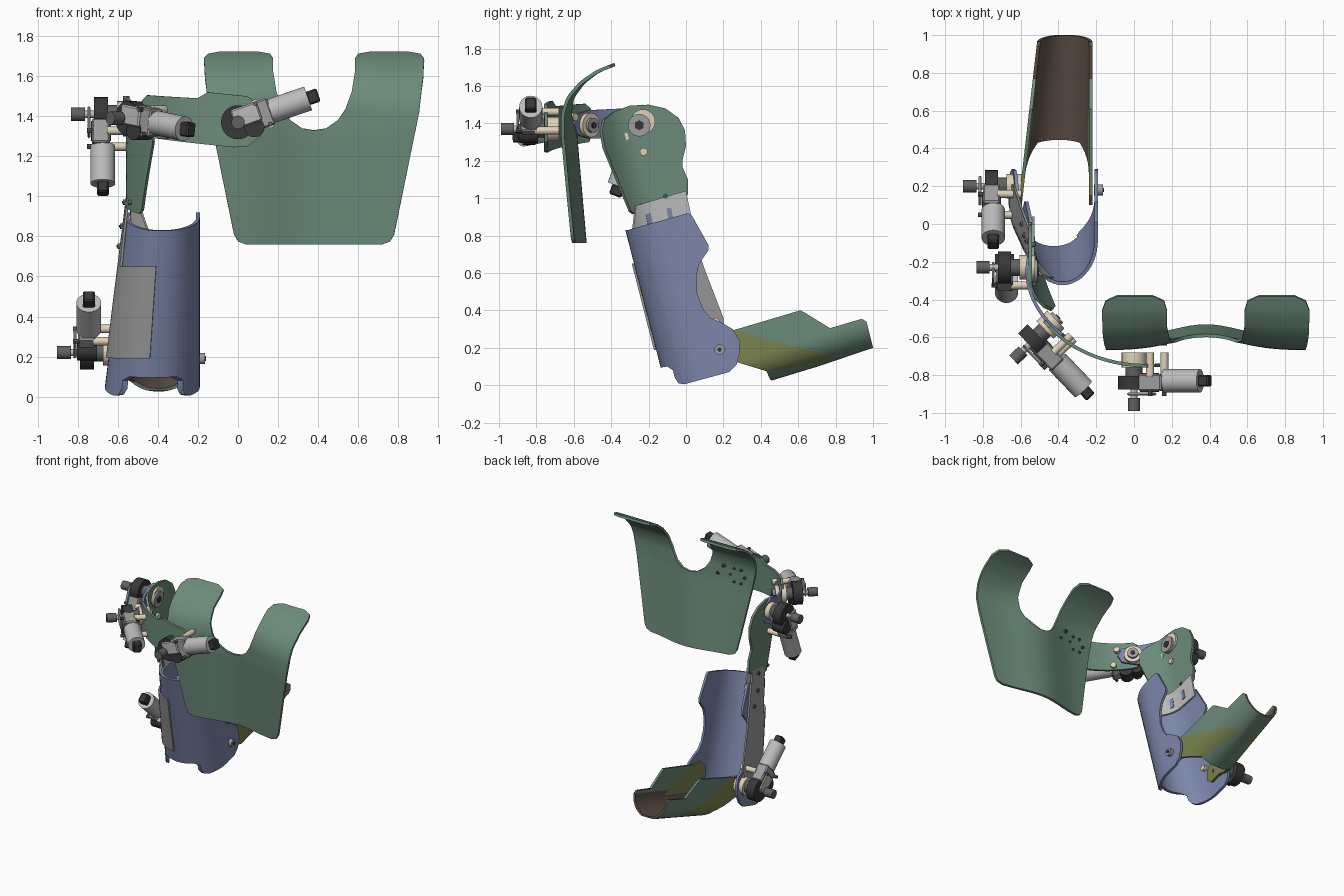
import bpy, bmesh, math
from mathutils import Vector, Matrix

if "Cube" in bpy.data.objects:
    bpy.data.objects.remove(bpy.data.objects["Cube"])


def material(name, r, g, b):
    m = bpy.data.materials.new(name)
    m.use_nodes = True
    m.diffuse_color = (r, g, b, 1)
    m.node_tree.nodes["Principled BSDF"].inputs["Base Color"].default_value = (r, g, b, 1)
    return m


GREEN = material("sage green", .15, .26, .19)
BLUE = material("slate blue", .20, .24, .40)
OLIVE = material("olive", .20, .23, .08)
BROWN = material("brown lining", .12, .085, .065)
STEEL = material("plate grey", .34, .34, .34)
LIGHT = material("light grey", .50, .50, .50)
DARK = material("charcoal", .04, .04, .042)
MID = material("mid grey", .12, .12, .125)
CREAM = material("cream", .74, .64, .48)


def add(name, bm, mat):
    bmesh.ops.recalc_face_normals(bm, faces=bm.faces[:])
    me = bpy.data.meshes.new(name)
    bm.to_mesh(me)
    bm.free()
    me.materials.append(mat)
    ob = bpy.data.objects.new(name, me)
    bpy.context.collection.objects.link(ob)
    return ob


def bake(ob):
    """Apply the modifiers of an object."""
    dg = bpy.context.evaluated_depsgraph_get()
    me = bpy.data.meshes.new_from_object(ob.evaluated_get(dg))
    ob.modifiers.clear()
    ob.data = me


def smooth(ob, angle=35):
    bpy.ops.object.select_all(action='DESELECT')
    ob.select_set(True)
    bpy.context.view_layer.objects.active = ob
    bpy.ops.object.shade_smooth_by_angle(angle=math.radians(angle))
    return ob


def thicken(ob, t):
    s = ob.modifiers.new("thickness", 'SOLIDIFY')
    s.thickness, s.offset = t, 0


def sheet(name, outline, mat, fn, steps, t=.018):
    """Cut a flat outline into a grid, bend it with fn(u, v), thicken it."""
    bm = bmesh.new()
    bm.faces.new([bm.verts.new((u, v, 0)) for u, v in outline])
    for axis in (0, 1):
        vals = [p[axis] for p in outline]
        lo, hi = min(vals), max(vals)
        n = steps[axis]
        for i in range(1, n):
            no = Vector((0, 0, 0))
            no[axis] = 1
            bmesh.ops.bisect_plane(bm, geom=bm.verts[:] + bm.edges[:] + bm.faces[:],
                                   plane_co=no * (lo + (hi - lo) * i / n), plane_no=no)
    for v in bm.verts:
        v.co = fn(v.co.x, v.co.y)
    ob = add(name, bm, mat)
    thicken(ob, t)
    bake(ob)
    return smooth(ob)


def shell(name, ring_a, ring_b, outline, mat, t=.018):
    """Loft a trough between two rings and trim it to a side outline."""
    bm = bmesh.new()
    rows = [[bm.verts.new(p) for p in r] for r in (ring_a, ring_b)]
    for i in range(len(ring_a) - 1):
        bm.faces.new((rows[0][i], rows[0][i + 1], rows[1][i + 1], rows[1][i]))
    ob = add(name, bm, mat)
    thicken(ob, t)
    bm = bmesh.new()
    f = bm.faces.new([bm.verts.new((-1.5, y, z)) for y, z in outline])
    ext = bmesh.ops.extrude_face_region(bm, geom=[f])["geom"]
    bmesh.ops.translate(bm, vec=(2, 0, 0), verts=[v for v in ext if isinstance(v, bmesh.types.BMVert)])
    cutter = add("trim_cutter", bm, mat)
    cutter.hide_render = True
    b = ob.modifiers.new("trim", 'BOOLEAN')
    b.operation, b.object, b.solver = 'INTERSECT', cutter, 'EXACT'
    bake(ob)
    bpy.data.objects.remove(cutter)
    return smooth(ob)


def cyl(name, p0, p1, r, mat, seg=28):
    p0, p1 = Vector(p0), Vector(p1)
    d = p1 - p0
    bm = bmesh.new()
    mtx = Matrix.Translation((p0 + p1) / 2) @ d.to_track_quat('Z', 'Y').to_matrix().to_4x4()
    bmesh.ops.create_cone(bm, cap_ends=True, segments=seg, radius1=r, radius2=r, depth=d.length, matrix=mtx)
    return smooth(add(name, bm, mat))


def box(name, c, axes, size, mat):
    rot = Matrix(axes).transposed().to_4x4()
    bm = bmesh.new()
    bmesh.ops.create_cube(bm, size=1, matrix=Matrix.Translation(c) @ rot @ Matrix.Diagonal((*size, 1)))
    bmesh.ops.bevel(bm, geom=bm.edges[:], offset=.008, segments=1, affect='EDGES')
    return add(name, bm, mat)


def lerp(table, v):
    for a, b in zip(table, table[1:]):
        if v <= b[0] or b is table[-1]:
            k = (v - a[0]) / (b[0] - a[0])
            return [p + (q - p) * k for p, q in zip(a, b)]


# Chest plate: bent over the shoulders, pushed in along the middle
PROFILE = [(.76, -.61, .76), (1.33, -.66, 1.33), (1.45, -.66, 1.45), (1.55, -.63, 1.54),
           (1.66, -.56, 1.62), (1.77, -.47, 1.68), (1.87, -.38, 1.715)]
half = [(.34, .76), (.38, .775), (.4, .81), (.525, 1.42), (.545, 1.62), (.55, 1.78), (.53, 1.84),
        (.47, 1.87), (.28, 1.87), (.22, 1.84), (.205, 1.78), (.205, 1.66), (.19, 1.53), (.16, 1.44),
        (.12, 1.38), (.06, 1.34)]


def chest(u, v):
    _, y, z = lerp(PROFILE, v)
    fade = max(0, min(1, (1.8 - v) / .4))
    return Vector((u, y + .07 * fade * math.exp(-((u - .38) / .25) ** 2), z))


sheet("chest_plate", [(.38 + u, v) for u, v in half] + [(.38, 1.33)] +
      [(.38 - u, v) for u, v in reversed(half)], GREEN, chest, (28, 30))


# Curved shoulder links, laid out by angle and height
def bend(a, b):
    return lambda u, v: Vector((.07 + a * math.cos(math.radians(u)), -.25 + b * math.sin(math.radians(u)), v))


sheet("chest_link", [(211, 1.34), (213, 1.3), (235, 1.275), (262, 1.245), (268, 1.25), (274, 1.3), (276, 1.38),
                     (274, 1.45), (268, 1.5), (250, 1.52), (245, 1.49), (216, 1.505), (212, 1.48)],
      GREEN, bend(.64, .5), (24, 2))
sheet("shoulder_link", [(168, 1.38), (171, 1.33), (178, 1.3), (190, 1.32), (215, 1.32), (225, 1.34), (228, 1.39),
                        (225, 1.45), (215, 1.47), (190, 1.48), (178, 1.5), (171, 1.46)],
      BLUE, bend(.635, .475), (24, 2))


# Upper arm plate, its front edge rolled inward, and the slotted slider under it
def upper(inset):
    def fn(y, z):
        k = max(0, -.25 - (y - .27 * (1.3 - z)))
        return Vector((-.55 + inset + 3.3 * k * k, y, z))
    return fn


sheet("upper_arm_plate", [(-.3, .93), (-.28, .915), (-.01, .99), (.01, 1.02), (.01, 1.1), (-.02, 1.17), (-.02, 1.2),
                          (0, 1.28), (-.005, 1.36), (-.04, 1.43), (-.11, 1.48), (-.2, 1.5), (-.3, 1.495),
                          (-.39, 1.46), (-.44, 1.42), (-.455, 1.36), (-.44, 1.27)], GREEN, upper(0), (16, 16))
sheet("slider_plate", [(-.29, .78), (.04, .85), (.0, 1.04), (-.27, .96)], LIGHT, upper(.016), (12, 6), .012)
for y, z in ((-.2, .88), (-.09, .91)):
    sheet("slider_slot", [(y, z - .04), (y + .025, z - .035), (y + .01, z + .04), (y - .015, z + .035)],
          BLUE, upper(.024), (2, 2), .006)


# Arm cuff and the side plate wrapped around it
def cuff_ring(z, grow=0, end=180):
    xl, xr, yf = -.55 - .124 * (.9 - z) - grow, -.2 + grow, -.315 + .257 * (.83 - z) - grow
    cx, hw = (xl + xr) / 2, (xr - xl) / 2
    arc = [math.radians(180 - i * end / 24) for i in range(25)]
    pts = [(xl, yf + .8, z)] + [(cx + hw * math.cos(a), yf + .25 - .25 * math.sin(a), z) for a in arc]
    return pts + ([(xr, yf + .8, z)] if end == 180 else [])


shell("arm_cuff", cuff_ring(1.1), cuff_ring(-.1),
      [(-.34, .83), (-.31, .83), (.01, .92), (.03, .91), (.12, .75), (.12, .72), (.07, .65), (.055, .58), (.06, .49),
       (.09, .41), (.13, .36), (.19, .335), (.25, .3), (.285, .24), (.29, .18), (.27, .11), (.23, .07),
       (-.01, .005), (-.04, .01), (-.06, .04), (-.07, .08), (-.1, .1), (-.16, .09)], BLUE)
shell("side_plate", cuff_ring(1.15, .016, 85), cuff_ring(.1, .016, 85),
      [(-.19, 1.0), (-.16, 1.03), (-.06, 1.04), (-.03, 1.01), (.1, .62), (.2, .36), (.21, .27), (.16, .2),
       (-.35, .18), (-.45, .65), (-.12, .65), (-.13, .7)], STEEL, .012)


# Forearm trough: lined inside, with an olive band on the sides
def forearm_floor(y):
    return .035 + .305 * (y - .46)


def forearm_ring(y):
    xl, xr, zb = -.615 + .115 * y, -.23, forearm_floor(y)
    cx, hw = (xl + xr) / 2, (xr - xl) / 2
    arc = [math.radians(180 - i * 7.5) for i in range(25)]
    return [(xl, y, zb + .6)] + [(cx + hw * math.cos(a), y, zb + .15 - .15 * math.sin(a)) for a in arc] + [(xr, y, zb + .6)]


fore = shell("forearm_trough", forearm_ring(0), forearm_ring(1.1),
             [(.1, .23), (.1, .15), (.15, .11), (.25, .13), (.43, .075), (.45, .03), (.47, .02), (1, .2),
              (.965, .34), (.94, .355), (.77, .305), (.64, .385), (.61, .4), (.24, .29), (.15, .28)], GREEN)
fore.data.materials.append(OLIVE)
fore.data.materials.append(BROWN)
LINES = [(Vector((0, .29, .285)), Vector((0, .14, .52))), (Vector((0, .43, .07)), Vector((0, -.07, .38)))]
bm = bmesh.new()
bm.from_mesh(fore.data)
for co, no in LINES:
    bmesh.ops.bisect_plane(bm, geom=bm.verts[:] + bm.edges[:] + bm.faces[:], plane_co=co, plane_no=no)
bm.normal_update()
for f in bm.faces:
    c = f.calc_center_median()
    side = [(c - co).dot(no) > 0 for co, no in LINES]
    if f.normal.z > .05 and c.z < forearm_floor(c.y) + .2 and c.y > .43:
        f.material_index = 2
    else:
        f.material_index = 1 if not side[0] and side[1] else 0
bm.to_mesh(fore.data)
bm.free()


# Geared motor unit: hub, gears, encoder, bracket, motor and standoffs
def motor_unit(label, p, axis, along):
    p, a, m = Vector(p), Vector(axis).normalized(), Vector(along).normalized()
    s = a.cross(m)

    def at(i, j=0, k=0):
        return p + a * i + m * j + s * k
    cyl(label + "_hub", at(-.05), at(.03), .065, CREAM)
    cyl(label + "_output_disc", at(.03), at(.075), .045, MID)
    cyl(label + "_large_gear", at(.075), at(.145), .085, DARK)
    cyl(label + "_small_gear", at(.06, .07, -.05), at(.16, .07, -.05), .05, DARK)
    cyl(label + "_encoder_neck", at(.145), at(.2), .018, LIGHT)
    cyl(label + "_encoder", at(.19), at(.26), .033, MID)
    box(label + "_bracket", at(.11, .11), (a, m, s), (.09, .13, .14), STEEL)
    box(label + "_bracket_flange", at(.17, .05, .02), (a, m, s), (.015, .14, .1), LIGHT)
    cyl(label + "_motor", at(.1, .17), at(.1, .37), .062, LIGHT)
    box(label + "_motor_cap", at(.1, .395), (a, m, s), (.06, .06, .07), DARK)
    for j, k in ((.11, .06), (.15, -.06)):
        cyl(label + "_standoff", at(-.05, j, k), at(.08, j, k), .021, CREAM, 16)
        cyl(label + "_standoff_screw", at(.15, j, k), at(.18, j, k), .012, MID, 8)


motor_unit("chest_joint", (0, -.73, 1.37), (0, -1, 0), (.94, 0, .32))
motor_unit("front_joint", (-.45, -.54, 1.39), (-.72, -.69, 0), (.68, -.71, -.14))
motor_unit("shoulder_joint", (-.575, -.23, 1.41), (-1, 0, 0), (0, -.35, -.93))
motor_unit("elbow_joint", (-.645, .2, .22), (-1, 0, 0), (0, -.74, .67))


# Pivot caps and screws
def stud(name, p, d, r, h, mat=STEEL):
    p, d = Vector(p), Vector(d).normalized()
    cyl(name, p - d * .012, p + d * h, r, mat, 24)
    cyl(name + "_socket", p + d * h, p + d * (h + .006), r * .45, DARK, 6)


stud("shoulder_pivot_cap", (-.54, -.25, 1.39), (1, 0, 0), .06, .03)
stud("front_pivot_cap", (-.41, -.5, 1.39), (.72, .69, 0), .04, .01)
stud("elbow_pivot_cap", (-.2, .18, .19), (1, 0, 0), .028, .035)
stud("elbow_outer_cap", (-.61, .18, .19), (1, 0, 0), .035, .02)
for y, z in ((-.24, .97), (-.11, 1.01)):
    stud("plate_screw", (-.535, y, z), (1, 0, 0), .013, .01, MID)
for y, z in ((-.09, .97), (-.06, .85), (.0, .75)):
    stud("side_plate_screw", (-.57 - .124 * (.9 - z), y, z), (-1, 0, 0), .014, .012, MID)
for i in range(6):
    t = math.radians(60 * i)
    stud("chest_screw", (.06 * math.cos(t), -.645, 1.37 + .06 * math.sin(t)), (0, 1, 0), .01, .012, MID)
for x, z in ((.11, 1.43), (.16, 1.36)):
    stud("chest_standoff_screw", (x, -.63, z), (0, 1, 0), .014, .015, MID)
